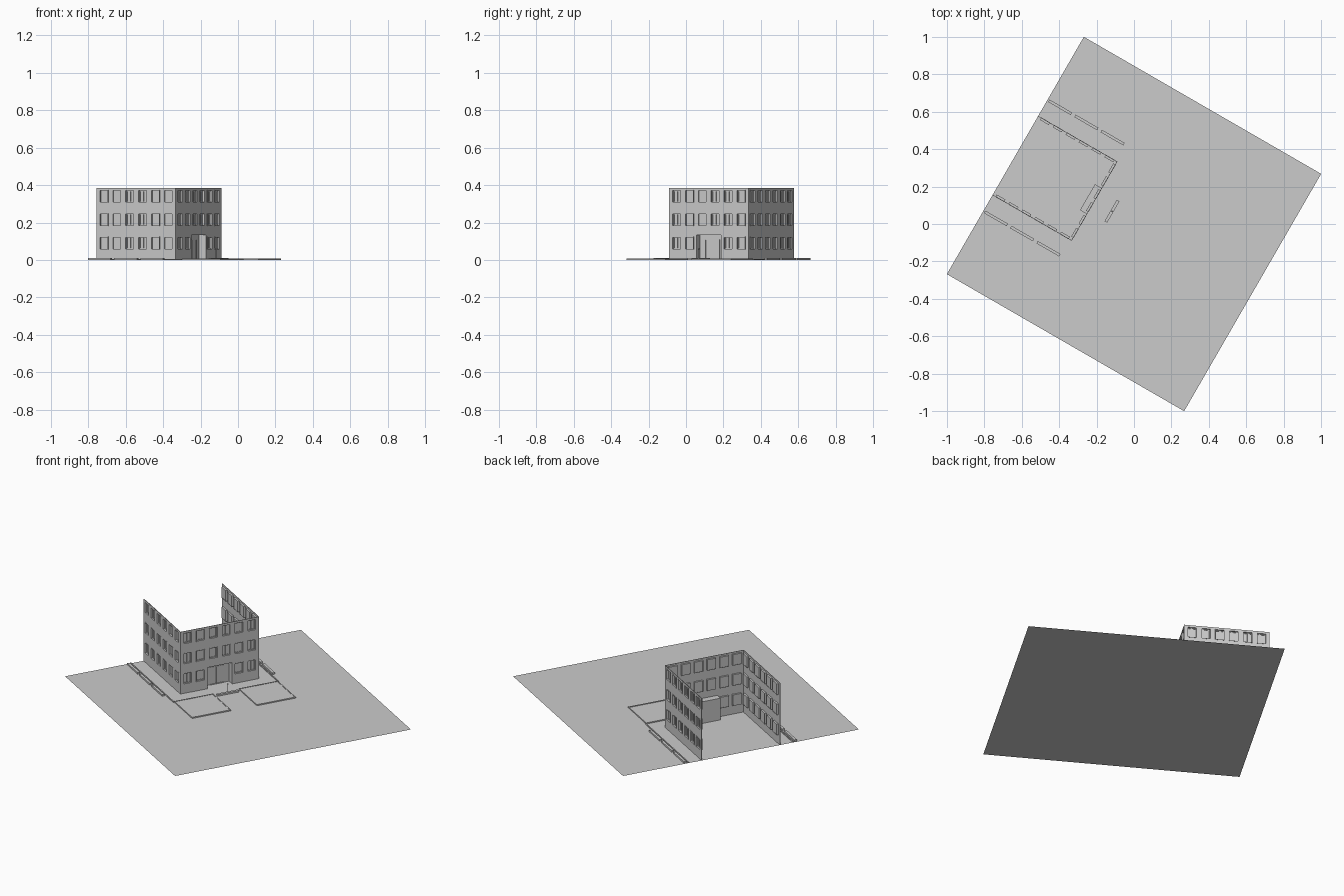
import bpy, bmesh
from math import radians
from mathutils import Matrix

cube = bpy.data.objects.get("Cube")
if cube:
    bpy.data.objects.remove(cube)

SITE = Matrix.Rotation(radians(-30), 4, 'Z')
GROUND = 0.7325          # half side of the plot of land
HALF = 0.2445            # half length of each wall
HEIGHT = 0.385
PITCH, WIN_W, WIN_H = 0.0795, 0.054, 0.068
SILLS = (0.056, 0.181, 0.306)
DOOR_W, DOOR_H, DOOR_D = 0.08, 0.135, 0.0435
WINDOWS = [(i - 2.5) * PITCH for i in range(6)]


def box(bm, x0, x1, y0, y1, z0, z1):
    m = Matrix.Translation(((x0 + x1) / 2, (y0 + y1) / 2, (z0 + z1) / 2))
    m = m @ Matrix.Diagonal((x1 - x0, y1 - y0, z1 - z0, 1))
    bmesh.ops.create_cube(bm, size=1, matrix=m)


def ring(bm, x0, x1, y0, y1, z0, z1, w):
    """Upright rectangular frame made of four bars."""
    box(bm, x0, x0 + w, y0, y1, z0, z1)
    box(bm, x1 - w, x1, y0, y1, z0, z1)
    box(bm, x0 + w, x1 - w, y0, y1, z0, z0 + w)
    box(bm, x0 + w, x1 - w, y0, y1, z1 - w, z1)


def finish(name, bm, matrix=Matrix()):
    mesh = bpy.data.meshes.new(name)
    bm.to_mesh(mesh)
    bm.free()
    ob = bpy.data.objects.new(name, mesh)
    bpy.context.collection.objects.link(ob)
    ob.matrix_world = SITE @ matrix
    return ob


def is_opening(x, z, has_door):
    if has_door and abs(x) < DOOR_W and z < DOOR_H:
        return True
    return (any(abs(x - c) < WIN_W / 2 for c in WINDOWS)
            and any(s < z < s + WIN_H for s in SILLS))


# Wall sheet with openings, facing -y in its own frame
def make_wall(name, matrix, has_door):
    xs = sorted({-HALF, HALF, -DOOR_W, DOOR_W}
                | {c + k * WIN_W / 2 for c in WINDOWS for k in (-1, 1)})
    zs = sorted({0, DOOR_H, HEIGHT} | set(SILLS) | {s + WIN_H for s in SILLS})
    bm = bmesh.new()
    grid = [[bm.verts.new((x, 0, z)) for z in zs] for x in xs]
    for i in range(len(xs) - 1):
        for j in range(len(zs) - 1):
            mid = ((xs[i] + xs[i + 1]) / 2, (zs[j] + zs[j + 1]) / 2)
            if not is_opening(*mid, has_door):
                bm.faces.new((grid[i][j], grid[i + 1][j],
                              grid[i + 1][j + 1], grid[i][j + 1]))
    loose = [v for v in bm.verts if not v.link_faces]
    bmesh.ops.delete(bm, geom=loose, context='VERTS')
    wall = finish(name, bm, matrix)
    mod = wall.modifiers.new("Thickness", 'SOLIDIFY')
    mod.thickness = 0.003
    mod.offset = -1


# Deep window casings with a recessed pane and a centre bar
def make_windows(name, matrix, has_door):
    bm = bmesh.new()
    for row, z in enumerate(SILLS):
        for c in WINDOWS:
            if has_door and row == 0 and abs(c) < DOOR_W:
                continue
            a, b = c - WIN_W / 2, c + WIN_W / 2
            ring(bm, a, b, -0.001, 0.014, z, z + WIN_H, 0.003)
            ring(bm, a + 0.003, b - 0.003, 0.008, 0.013,
                 z + 0.003, z + WIN_H - 0.003, 0.004)
            box(bm, a + 0.003, b - 0.003, 0.011, 0.013, z + 0.003, z + WIN_H - 0.003)
            box(bm, c - 0.0015, c + 0.0015, 0.008, 0.012, z + 0.006, z + WIN_H - 0.006)
    finish(name, bm, matrix)


CENTRE = Matrix.Translation((HALF - GROUND, 0, 0))
for side, angle in (("right", 0), ("front", 90), ("left", 180)):
    place = (CENTRE @ Matrix.Rotation(radians(angle), 4, 'Z')
             @ Matrix.Translation((0, -HALF, 0)))
    make_wall(side + "_wall", place, side == "front")
    make_windows(side + "_windows", place, side == "front")
    if side == "front":
        # Recessed entrance porch with double doors
        bm = bmesh.new()
        for s in (-1, 1):
            edges = sorted((s * DOOR_W, s * (DOOR_W - 0.003)))
            box(bm, *edges, 0, DOOR_D, 0, DOOR_H)
        box(bm, -DOOR_W, DOOR_W, 0, DOOR_D, DOOR_H - 0.003, DOOR_H)
        box(bm, -DOOR_W, DOOR_W, DOOR_D - 0.003, DOOR_D, 0, DOOR_H)
        finish("entrance_porch", bm, place)
        bm = bmesh.new()
        for a in (-0.045, 0.0):
            ring(bm, a, a + 0.045, DOOR_D - 0.006, DOOR_D - 0.003, 0, 0.11, 0.004)
        finish("entrance_doors", bm, place)

# Ground sheet
bm = bmesh.new()
bmesh.ops.create_grid(bm, x_segments=1, y_segments=1, size=GROUND)
finish("ground", bm)

# Lawns with kerbs, long side kerbs and planters, mirrored about the entrance axis
for side, s in (("left", 1), ("right", -1)):
    bm = bmesh.new()
    y0, y1 = sorted((s * 0.08, s * 0.322))
    box(bm, -0.155, 0.07, y0 + 0.005, y1 - 0.005, 0, 0.005)
    finish(side + "_lawn", bm)

    bm = bmesh.new()
    for x in (-0.16, 0.073):
        box(bm, x, x + 0.006, y0, y1, 0, 0.007)
    for y in (y0, y1 - 0.006):
        box(bm, -0.154, 0.073, y, y + 0.006, 0, 0.007)
    outer = s * 0.325
    box(bm, -GROUND, -0.16, outer - 0.003, outer + 0.003, 0, 0.005)
    finish(side + "_kerbs", bm)

    bm = bmesh.new()
    for x in (-0.654, -0.492, -0.33):
        box(bm, x - 0.07, x + 0.07, s * 0.343 - 0.0075, s * 0.343 + 0.0075, 0, 0.01)
    finish(side + "_planters", bm)

# Planter and post in front of the entrance
bm = bmesh.new()
box(bm, -0.144, -0.128, -0.066, 0.066, 0, 0.01)
finish("front_planter", bm)

bm = bmesh.new()
bmesh.ops.create_cone(bm, cap_ends=True, segments=8, radius1=0.002, radius2=0.002,
                      depth=0.06, matrix=Matrix.Translation((-0.136, 0, 0.03)))
bmesh.ops.create_icosphere(bm, subdivisions=1, radius=0.005,
                           matrix=Matrix.Translation((-0.136, 0, 0.06)))
finish("entrance_post", bm)
